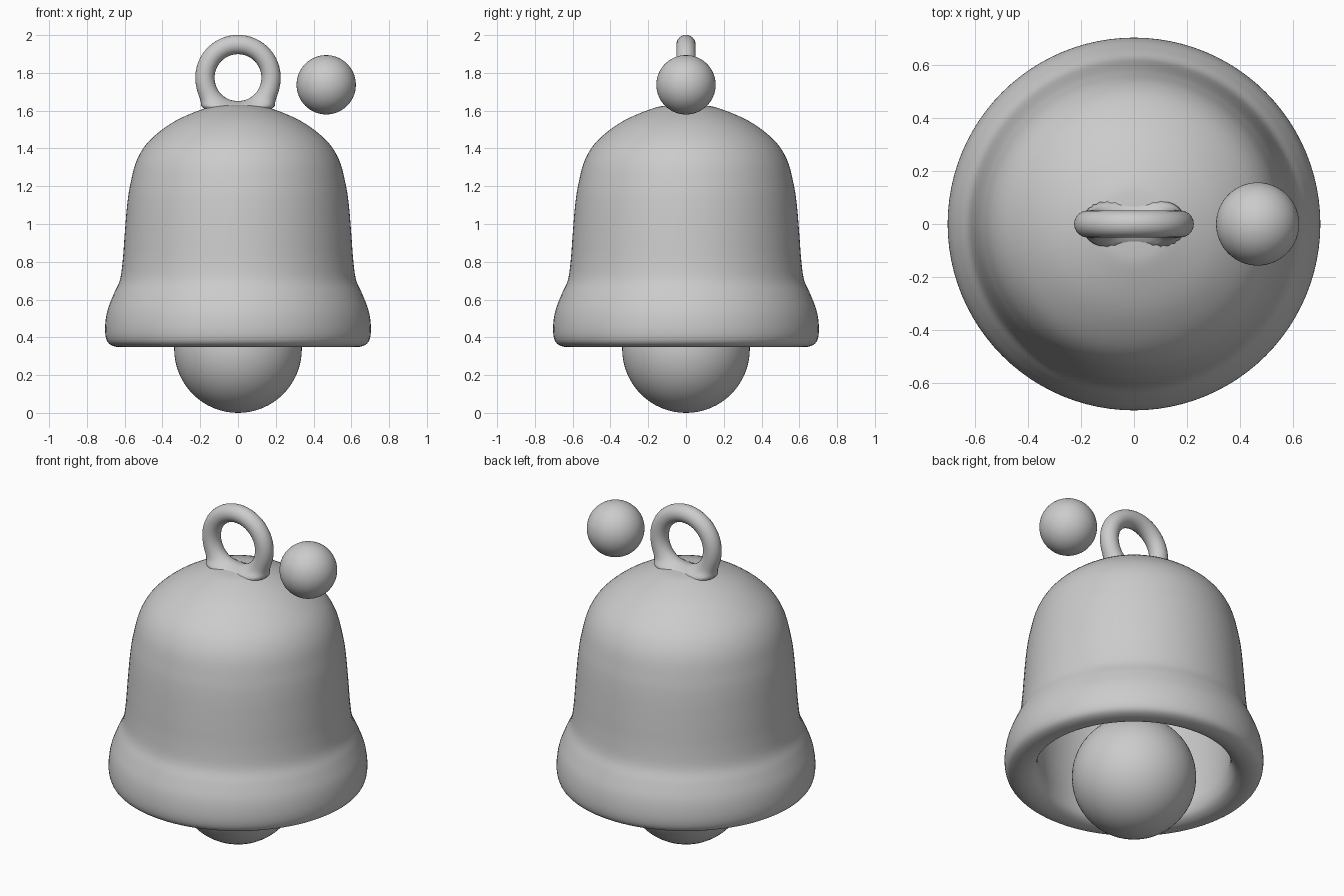
import bpy, bmesh, math
from mathutils import Vector

if "Cube" in bpy.data.objects:
    bpy.data.objects.remove(bpy.data.objects["Cube"])


def smooth_path(pts, steps=5):
    """Catmull-Rom curve through the profile points."""
    p = [Vector(q) for q in [pts[0]] + pts + [pts[-1]]]
    out = []
    for i in range(1, len(p) - 2):
        a, b, c, d = p[i - 1:i + 3]
        for s in range(steps):
            t = s / steps
            out.append(0.5 * (2 * b + (c - a) * t + (2 * a - 5 * b + 4 * c - d) * t * t
                              + (3 * b - a - 3 * c + d) * t ** 3))
    return out + [p[-1]]


def lathe(name, pts, segs=96):
    bm = bmesh.new()
    vs = [bm.verts.new((max(q.x, 0), 0, q.y)) for q in smooth_path(pts)]
    es = [bm.edges.new(e) for e in zip(vs, vs[1:])]
    bmesh.ops.spin(bm, geom=vs + es, cent=(0, 0, 0), axis=(0, 0, 1),
                   angle=math.tau, steps=segs)
    bmesh.ops.remove_doubles(bm, verts=bm.verts, dist=1e-4)
    bmesh.ops.recalc_face_normals(bm, faces=bm.faces)
    me = bpy.data.meshes.new(name)
    bm.to_mesh(me)
    bm.free()
    me.shade_smooth()
    ob = bpy.data.objects.new(name, me)
    bpy.context.collection.objects.link(ob)
    return ob


def ball(name, r, loc):
    bpy.ops.mesh.primitive_uv_sphere_add(segments=64, ring_count=32, radius=r, location=loc)
    bpy.context.object.name = name
    bpy.ops.object.shade_smooth()


# Hollow bell body: outside from crown to rim, then back up the inside
outer = [(0, 1.63), (0.09, 1.628), (0.175, 1.612), (0.333, 1.545), (0.465, 1.445),
         (0.535, 1.34), (0.57, 1.21), (0.587, 1.1), (0.60, 0.945), (0.61, 0.81),
         (0.625, 0.705), (0.66, 0.625), (0.693, 0.535), (0.704, 0.44),
         (0.69, 0.375), (0.645, 0.35)]
inner = [(0.59, 0.352), (0.545, 0.38), (0.525, 0.44), (0.532, 0.52), (0.542, 0.65),
         (0.54, 0.85), (0.525, 1.07), (0.50, 1.22), (0.40, 1.40), (0.22, 1.52), (0, 1.55)]
lathe("bell_body", outer + inner)

# Hanging loop, flared where it meets the crown
bpy.ops.mesh.primitive_torus_add(major_radius=0.175, minor_radius=0.051, major_segments=96,
                                 minor_segments=24, location=(0, 0, 0),
                                 rotation=(math.pi / 2, 0, 0))
loop = bpy.context.object
loop.name = "hanging_loop"
bpy.ops.object.transform_apply(location=False, rotation=True, scale=False)
for v in loop.data.vertices:
    v.co.z += 1.775
    height = max(v.co.z - 1.625, 0)
    flare = 0.035 * math.exp(-height / 0.022)
    v.co.y *= 1 + flare / 0.051
    if v.co.z < 1.775:
        v.co.x *= 1 + 0.8 * flare / 0.175
bpy.ops.object.shade_smooth()

# Clapper and the loose ball beside the loop
ball("clapper", 0.338, (0, 0, 0.338))
ball("side_ball", 0.157, (0.467, 0, 1.737))
